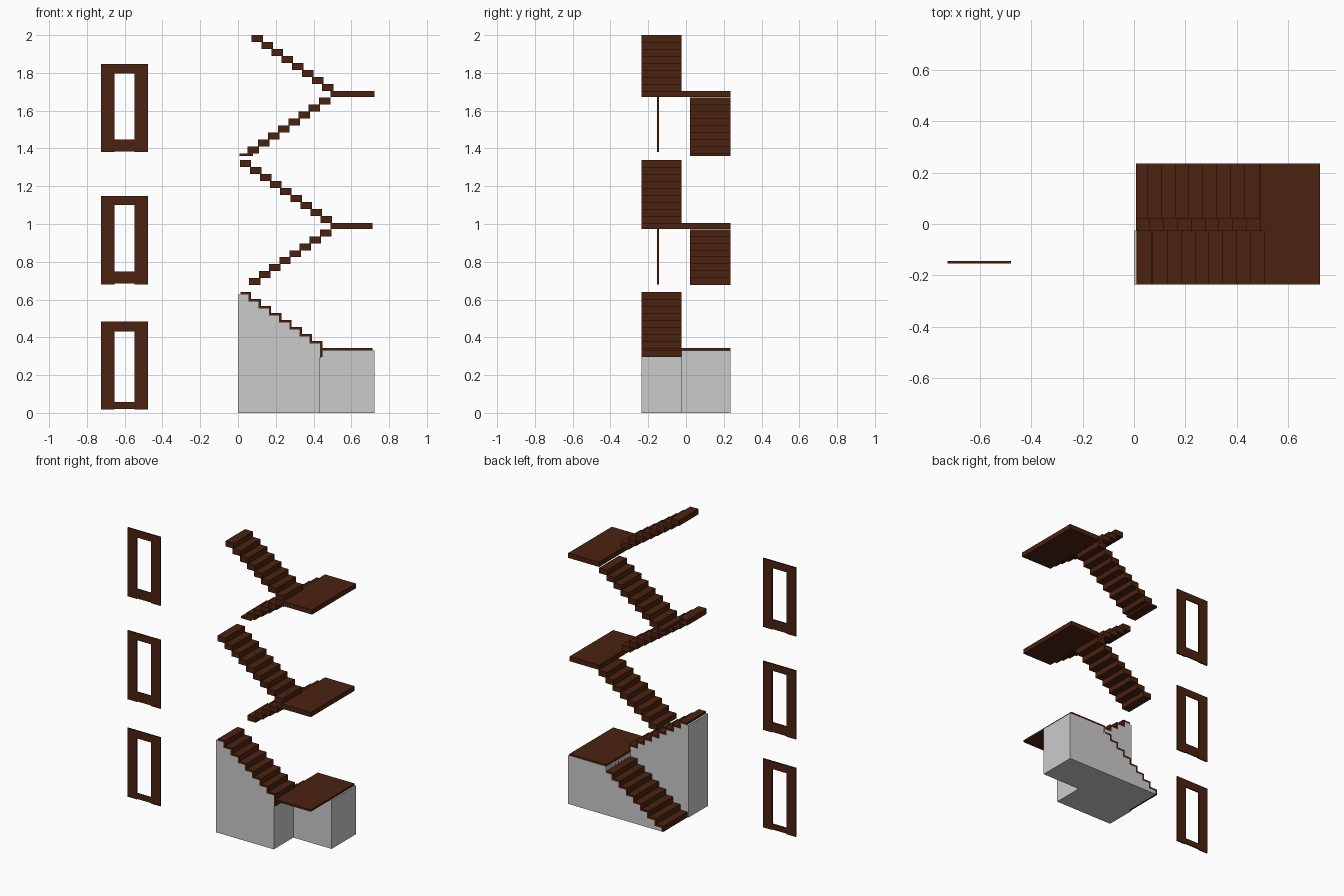
import bpy, bmesh

if "Cube" in bpy.data.objects:
    bpy.data.objects.remove(bpy.data.objects["Cube"])


def material(name, rgb):
    m = bpy.data.materials.new(name)
    m.diffuse_color = (*rgb, 1)
    m.use_nodes = True
    m.node_tree.nodes["Principled BSDF"].inputs["Base Color"].default_value = m.diffuse_color
    return m


WOOD = material("dark_brown_wood", (0.07, 0.016, 0.005))
STONE = material("light_grey_plaster", (0.6, 0.6, 0.6))


def extrude(name, pts, y0, y1, mat):
    """Extrude an XZ outline from y0 to y1."""
    bm = bmesh.new()
    face = bm.faces.new([bm.verts.new((x, y0, z)) for x, z in pts])
    geo = bmesh.ops.extrude_face_region(bm, geom=[face])["geom"]
    for v in geo:
        if isinstance(v, bmesh.types.BMVert):
            v.co.y = y1
    bmesh.ops.recalc_face_normals(bm, faces=bm.faces)
    me = bpy.data.meshes.new(name)
    bm.to_mesh(me)
    bm.free()
    me.materials.append(mat)
    ob = bpy.data.objects.new(name, me)
    bpy.context.collection.objects.link(ob)
    return ob


def box(name, x0, x1, y0, y1, z0, z1, mat):
    return extrude(name, [(x0, z0), (x1, z0), (x1, z1), (x0, z1)], y0, y1, mat)


def steps(x, z, run, rise, n):
    """Zigzag line from the low end to the high end."""
    pts = []
    for i in range(n):
        pts += [(x + i * run, z + i * rise), (x + i * run, z + (i + 1) * rise)]
    return pts + [(x + n * run, z + n * rise)]


def block_flight(name, x, z, run, rise, n, y0, y1):
    """Hanging flight of solid, slightly overlapping treads."""
    lap = 0.007 if run > 0 else -0.007
    top = steps(x, z, run, rise, n)[:-1]
    under = []
    for i in range(n):
        xe = x + (i + 1) * run + lap
        under += [(xe, z + i * rise), (xe, z + (i + 1) * rise)]
    return extrude(name, top + under[::-1], y0, y1, WOOD)


FRONT = (-0.235, -0.025)
BACK = (0.022, 0.235)
T = 0.013

# Ground floor, back flight: thin cladding on a solid base under the landing
top = steps(0.007, 0.0, 0.0536, 0.0375, 8)
inner = [(min(x + T, 0.436), max(z - T, 0)) for x, z in top]
extrude("lower_back_flight", top + inner[::-1], -0.025, 0.235, WOOD)
extrude("lower_back_base",
        inner + [(0.436, 0.33), (0.722, 0.33), (0.722, 0)], -0.025, 0.235, STONE)
box("lower_landing", 0.436, 0.712, -0.235, 0.235, 0.33, 0.343, WOOD)
box("lower_landing_riser", 0.436, 0.436 + T, -0.025, 0.235, 0.287, 0.33, WOOD)

# Ground floor, front flight: cladding on a tall solid base
top = steps(0.447, 0.343, -0.0542, 0.0371, 8)
top[0] = (0.447, 0.297)
inner = [(max(x - T, 0.013), z - T) for x, z in top]
inner[0] = (0.447 - T, 0.297)
extrude("lower_front_flight", top + inner[::-1], *FRONT, WOOD)
extrude("lower_front_base",
        [(0.434, 0)] + inner + [(0.0, inner[-1][1]), (0.0, 0)], *FRONT, STONE)

# Middle floor
block_flight("middle_back_flight", 0.057, 0.678, 0.0538, 0.0365, 8, *BACK)
box("middle_landing", 0.49, 0.712, -0.235, 0.235, 0.973, 1.005, WOOD)
block_flight("middle_front_flight", 0.498, 1.005, -0.0535, 0.0372, 9, *FRONT)

# Top floor
box("upper_first_tread", 0.008, 0.08, *BACK, 1.36, 1.374, WOOD)
block_flight("upper_back_flight", 0.051, 1.374, 0.0538, 0.0368, 8, *BACK)
box("upper_landing", 0.49, 0.722, -0.235, 0.235, 1.673, 1.705, WOOD)
block_flight("upper_front_flight", 0.506, 1.705, -0.0535, 0.0369, 8, *FRONT)

# Flat frames beside the stairs: bottom, opening bottom, opening top, top
frames = [("lower", 0.017, 0.058, 0.432, 0.484),
          ("middle", 0.68, 0.748, 1.1, 1.147),
          ("upper", 1.38, 1.448, 1.798, 1.847)]
for label, z0, a, b, z1 in frames:
    y = (-0.153, -0.144)
    box(label + "_frame_left_post", -0.725, -0.655, *y, z0, z1, WOOD)
    box(label + "_frame_right_post", -0.547, -0.477, *y, z0, z1, WOOD)
    box(label + "_frame_sill", -0.655, -0.547, *y, z0 + 0.004, a, WOOD)
    box(label + "_frame_header", -0.655, -0.547, *y, b, z1, WOOD)
